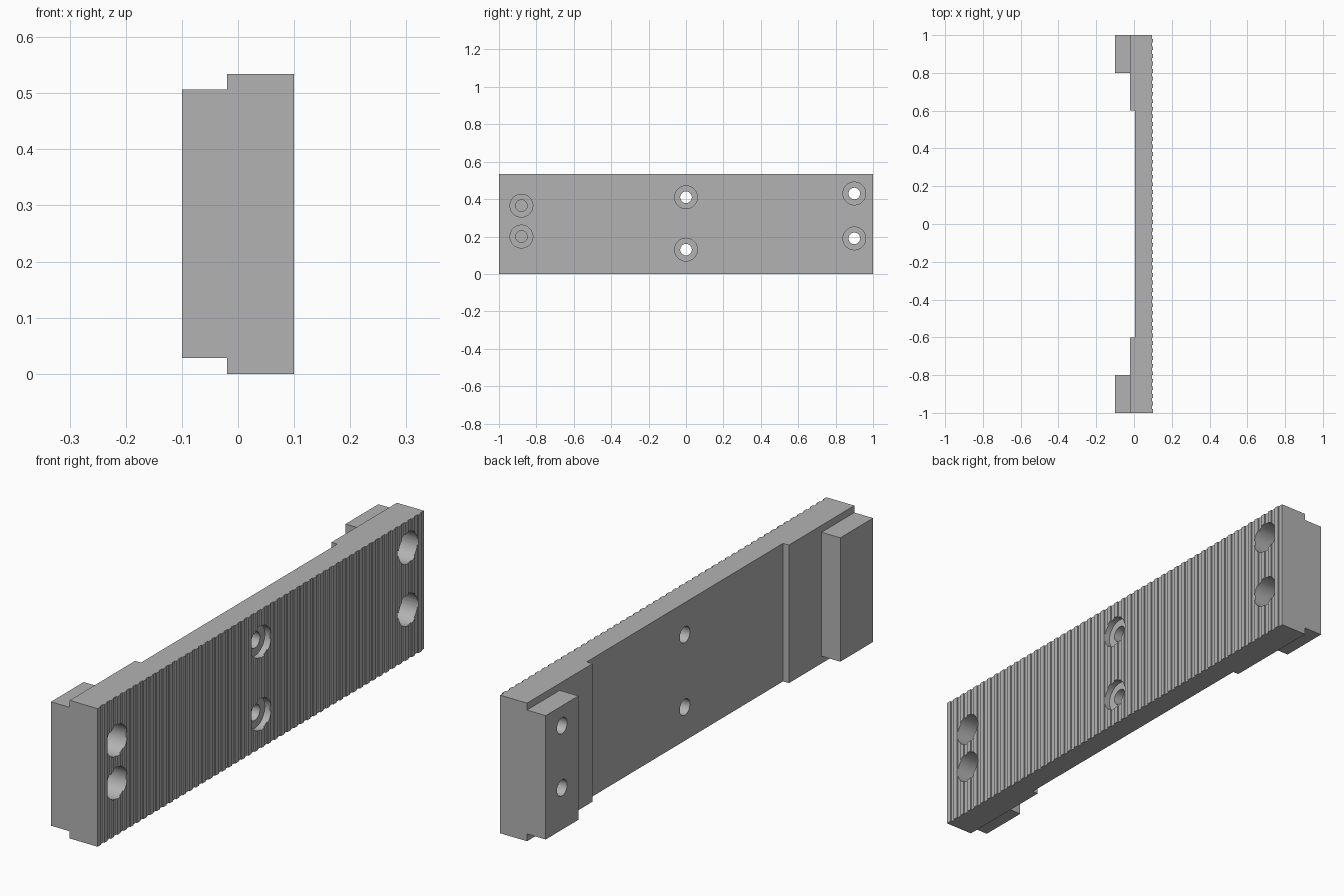
import bpy, bmesh, math
from mathutils import Matrix, Vector

if "Cube" in bpy.data.objects:
    bpy.data.objects.remove(bpy.data.objects["Cube"])

HEIGHT = 0.534
FACE_X = 0.10          # ribbed face
GROOVE = 0.005         # rib depth
RIBS = 50
PITCH = 2.0 / RIBS

grey = bpy.data.materials.new("plain grey")
grey.diffuse_color = (0.45, 0.45, 0.45, 1)
grey.use_nodes = True
grey.node_tree.nodes["Principled BSDF"].inputs["Base Color"].default_value = grey.diffuse_color


def make_object(name, bm):
    bmesh.ops.recalc_face_normals(bm, faces=bm.faces)
    mesh = bpy.data.meshes.new(name)
    bm.to_mesh(mesh)
    bm.free()
    mesh.materials.append(grey)
    obj = bpy.data.objects.new(name, mesh)
    bpy.context.collection.objects.link(obj)
    return obj


def prism(name, outline, z0, z1):
    """Extrude an outline in x, y from z0 to z1."""
    bm = bmesh.new()
    face = bm.faces.new([bm.verts.new((x, y, z0)) for x, y in outline])
    new = bmesh.ops.extrude_face_region(bm, geom=[face])["geom"]
    verts = [v for v in new if isinstance(v, bmesh.types.BMVert)]
    bmesh.ops.translate(bm, verts=verts, vec=(0, 0, z1 - z0))
    return make_object(name, bm)


def bore(name, y, z, radius, x0, x1):
    """Round cutter along x."""
    bm = bmesh.new()
    place = Matrix.Translation(Vector(((x0 + x1) / 2, y, z))) @ Matrix.Rotation(math.pi / 2, 4, 'Y')
    bmesh.ops.create_cone(bm, cap_ends=True, segments=48, radius1=radius,
                          radius2=radius, depth=x1 - x0, matrix=place)
    return make_object(name, bm)


def combine(target, other, operation):
    """Apply a boolean and remove the helper."""
    mod = target.modifiers.new("combine", 'BOOLEAN')
    mod.operation = operation
    mod.solver = 'EXACT'
    mod.object = other
    bpy.context.view_layer.objects.active = target
    bpy.ops.object.modifier_apply(modifier=mod.name)
    bpy.data.objects.remove(other, do_unlink=True)


# Plate: stepped back, square ribs along the other face
outline = [(-0.02, 1), (-0.02, 0.6), (0.005, 0.6),
           (0.005, -0.6), (-0.02, -0.6), (-0.02, -1)]
for i in range(RIBS):
    y = -1 + i * PITCH
    outline += [(FACE_X, y), (FACE_X, y + PITCH / 2),
                (FACE_X - GROOVE, y + PITCH / 2), (FACE_X - GROOVE, y + PITCH)]
plate = prism("ribbed_plate", outline, 0, HEIGHT)

# End blocks on the back
for side in (-1, 1):
    block = prism("end_block", [(-0.1, side * 0.8), (-0.01, side * 0.8),
                                (-0.01, side), (-0.1, side)], 0.028, 0.507)
    combine(plate, block, 'UNION')

# Counterbored holes: y, z, counterbore floor x, hole end x
holes = [(0, 0.13, 0.072, -0.2), (0, 0.41, 0.072, -0.2),
         (0.9, 0.19, -0.03, -0.2), (0.9, 0.43, -0.03, -0.2),
         (-0.88, 0.20, -0.03, -0.06), (-0.88, 0.365, -0.03, -0.06)]
for y, z, floor, end in holes:
    combine(plate, bore("counterbore", y, z, 0.061, floor, 0.2), 'DIFFERENCE')
    combine(plate, bore("bolt_hole", y, z, 0.031, end, 0.15), 'DIFFERENCE')

# Smooth bores, crisp edges elsewhere
bpy.ops.object.select_all(action='DESELECT')
plate.select_set(True)
bpy.context.view_layer.objects.active = plate
bpy.ops.object.shade_smooth_by_angle(angle=math.radians(30))
